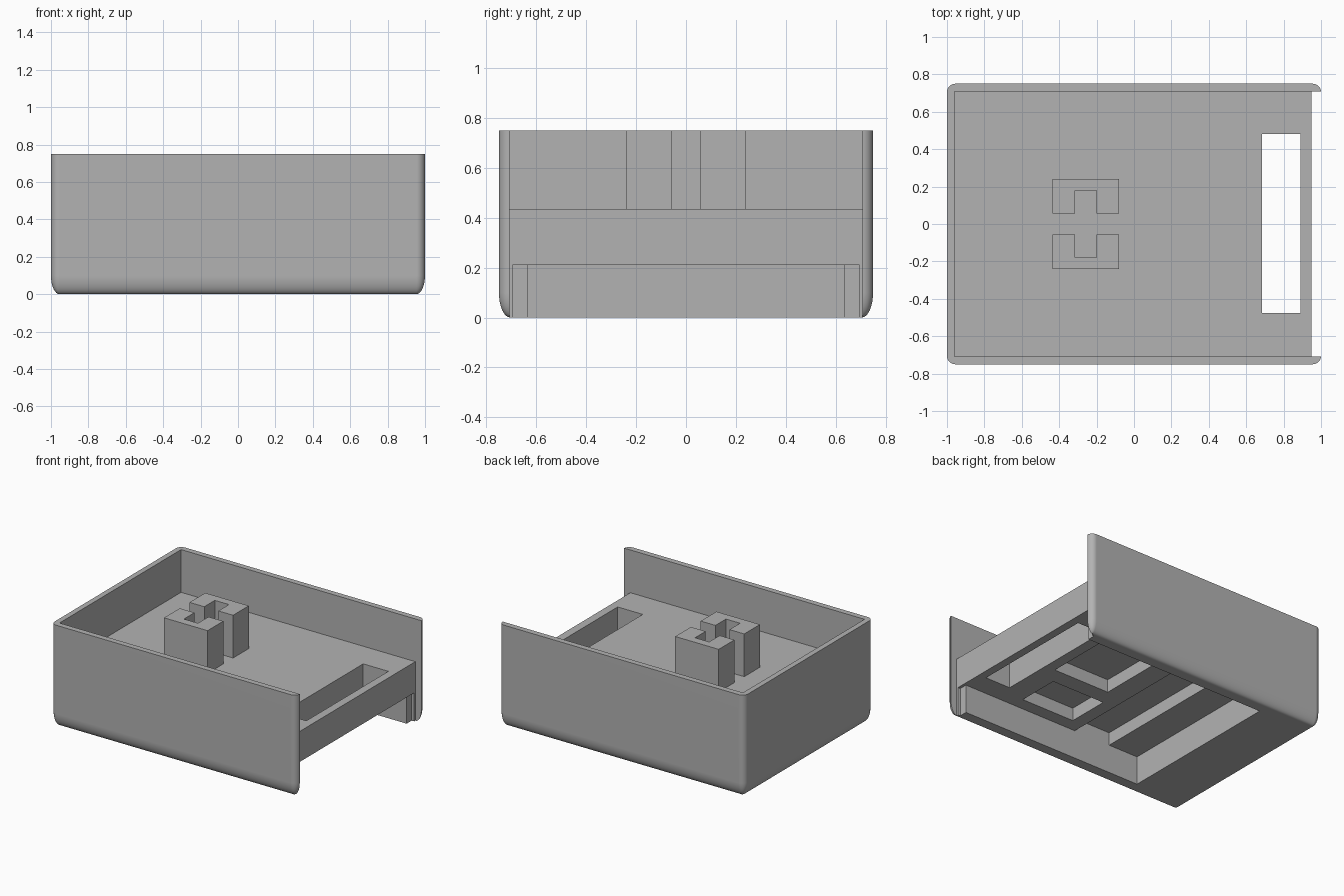
import bpy
import bmesh
import math
from mathutils import Matrix

if "Cube" in bpy.data.objects:
    bpy.data.objects.remove(bpy.data.objects["Cube"], do_unlink=True)

grey = bpy.data.materials.new("plain_grey")
grey.use_nodes = True
colour = (0.45, 0.45, 0.45, 1)
grey.diffuse_color = colour
grey.node_tree.nodes["Principled BSDF"].inputs["Base Color"].default_value = colour


def finish(name, bm):
    """Turn a bmesh into a linked object."""
    bmesh.ops.recalc_face_normals(bm, faces=bm.faces)
    mesh = bpy.data.meshes.new(name)
    bm.to_mesh(mesh)
    bm.free()
    mesh.materials.append(grey)
    obj = bpy.data.objects.new(name, mesh)
    bpy.context.collection.objects.link(obj)
    return obj


def box_bmesh(x, y, z):
    """Box given by its (min, max) range on each axis."""
    bm = bmesh.new()
    bmesh.ops.create_cube(bm, size=1)
    for v in bm.verts:
        v.co = [r[0] if c < 0 else r[1] for c, r in zip(v.co, (x, y, z))]
    return bm


# Outer shell: rounded everywhere except the rim, roundings stretched in height
STRETCH = 2.2
HEIGHT = 0.75
bm = box_bmesh((-1, 1), (-0.75, 0.75), (0, HEIGHT / STRETCH))
edges = [e for e in bm.edges if min(v.co.z for v in e.verts) < 0.01]
bmesh.ops.bevel(bm, geom=edges, offset=0.045, segments=8, profile=0.5, affect='EDGES')
bmesh.ops.transform(bm, matrix=Matrix.Diagonal((1, 1, STRETCH, 1)), verts=bm.verts)
housing = finish("housing", bm)

# Hollows cut out of the shell
FLOOR, CEILING, POCKET = 0.435, 0.21, 0.305
hollows = {
    "upper_tray": ((-0.96, 1.2), (-0.708, 0.708), (FLOOR, 1)),
    "open_end": ((0.95, 1.2), (-0.708, 0.708), (-0.2, 1)),
    "end_step": ((0.93, 1.2), (-0.695, 0.695), (-0.2, CEILING)),
    "under_cavity": ((-0.56, 1.2), (-0.636, 0.636), (-0.2, CEILING)),
    "cross_groove": ((-0.317, -0.018), (-0.636, 0.636), (0.1, POCKET)),
    "small_pocket": ((0.08, 0.515), (-0.54, -0.225), (0.1, POCKET)),
    "large_pocket": ((0.145, 0.605), (-0.1, 0.54), (0.1, POCKET)),
    "through_slot": ((0.685, 0.89), (-0.475, 0.48), (0.1, 0.6)),
}
bpy.context.view_layer.objects.active = housing
for name, ranges in hollows.items():
    cutter = finish(name + "_cutter", box_bmesh(*ranges))
    cutter.hide_render = True
    mod = housing.modifiers.new(name, 'BOOLEAN')
    mod.operation = 'DIFFERENCE'
    mod.solver = 'EXACT'
    mod.object = cutter
    bpy.ops.object.modifier_apply(modifier=mod.name)
    bpy.data.objects.remove(cutter, do_unlink=True)

# Smooth roundings, crisp edges
bpy.ops.object.select_all(action='DESELECT')
housing.select_set(True)
bpy.ops.object.shade_smooth_by_angle(angle=math.radians(30))
weighted = housing.modifiers.new("even_normals", 'WEIGHTED_NORMAL')
weighted.keep_sharp = True

# Socket post: two U-shaped halves around a cross-shaped gap
profile = [(-0.435, 0.057), (-0.315, 0.057), (-0.315, 0.18), (-0.2, 0.18),
           (-0.2, 0.057), (-0.08, 0.057), (-0.08, 0.24), (-0.435, 0.24)]
for name, side in (("socket_back", 1), ("socket_front", -1)):
    bm = bmesh.new()
    face = bm.faces.new([bm.verts.new((x, y * side, FLOOR - 0.01)) for x, y in profile])
    top = bmesh.ops.extrude_face_region(bm, geom=[face])["geom"]
    for v in top:
        if isinstance(v, bmesh.types.BMVert):
            v.co.z = HEIGHT
    finish(name, bm)
